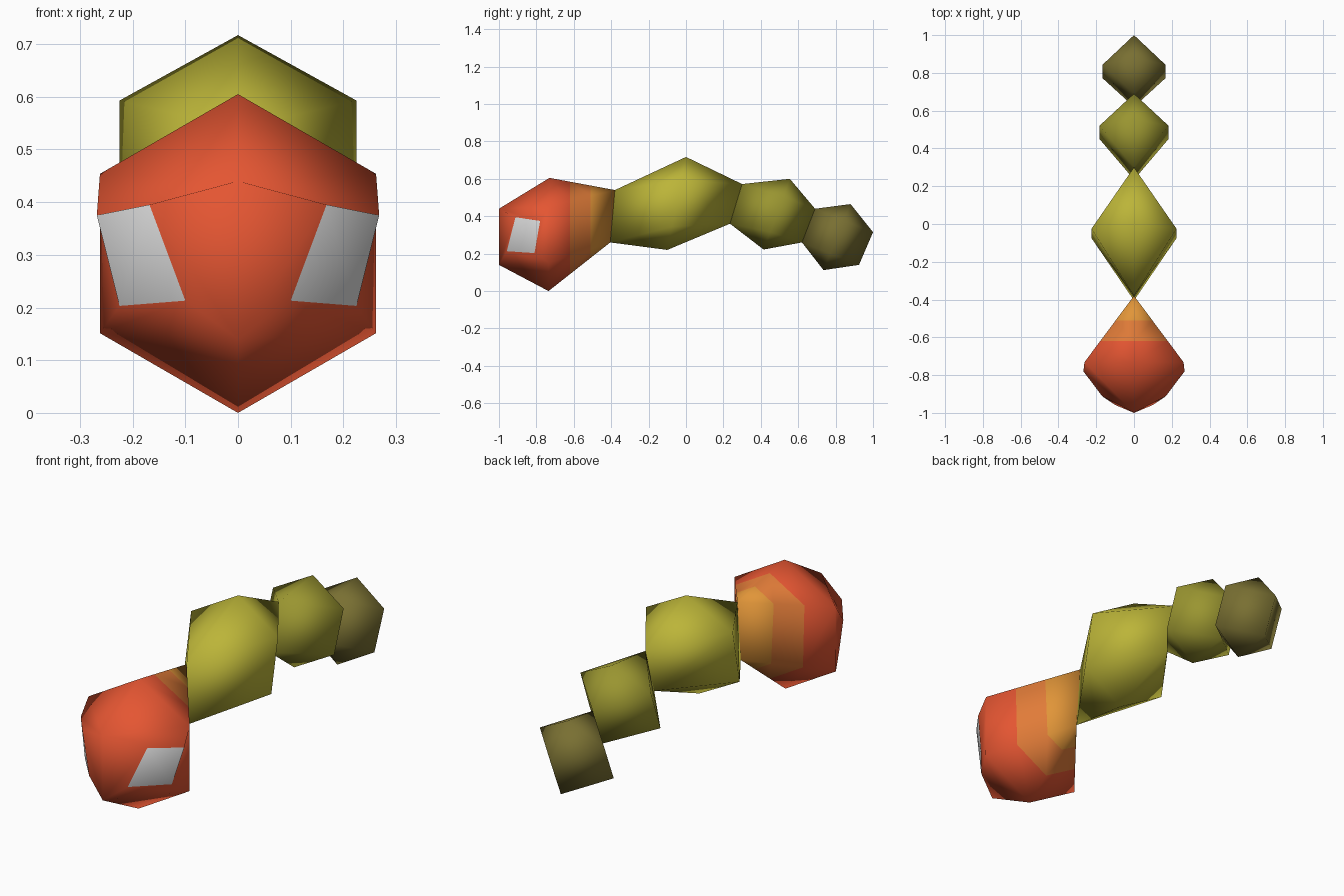
import bpy, bmesh

if "Cube" in bpy.data.objects:
    bpy.data.objects.remove(bpy.data.objects["Cube"])


def material(name, rgb):
    m = bpy.data.materials.new(name)
    m.diffuse_color = (*rgb, 1)
    m.use_nodes = True
    m.node_tree.nodes["Principled BSDF"].inputs["Base Color"].default_value = m.diffuse_color
    return m


RED = material("red", (0.78, 0.092, 0.032))
DARK_ORANGE = material("dark orange", (0.75, 0.20, 0.04))
ORANGE = material("light orange", (0.75, 0.30, 0.04))
WHITE = material("eye white", (0.72, 0.72, 0.72))
YELLOW = material("yellow green", (0.50, 0.46, 0.04))
OLIVE = material("olive", (0.32, 0.30, 0.03))
BROWN = material("dark olive", (0.19, 0.16, 0.032))


def segment(name, outline, width, mats, eye=None):
    """Four-sided, three-ring ball. outline = (y, z) of front top, top,
    rear top, rear bottom, bottom, front bottom on the middle plane."""
    bm = bmesh.new()
    ft, t, rt, rb, b, fb = [bm.verts.new((0, y, z)) for y, z in outline]
    for s in (-1, 1):
        # side points sit a quarter of the way along the top-bottom axis
        su = bm.verts.new(t.co * 0.75 + b.co * 0.25)
        sl = bm.verts.new(t.co * 0.25 + b.co * 0.75)
        su.co.x = sl.co.x = s * width
        faces = [(t, ft, su), (t, su, rt), (su, sl, rb, rt),
                 (b, sl, fb), (b, rb, sl)]
        if eye:
            # bulging eye patch with a frame of faces around it
            ring = [bm.verts.new((s * x, y, z)) for x, y, z in eye]
            outer = [ft, su, sl, fb]
            for i in range(4):
                j = (i + 1) % 4
                faces.append((outer[i], outer[j], ring[j], ring[i]))
            bm.faces.new(ring).material_index = 1
        else:
            faces.append((ft, su, sl, fb))
        for f in faces:
            bm.faces.new(f)
    bmesh.ops.recalc_face_normals(bm, faces=bm.faces[:])
    if eye:
        # colour bands at the neck
        for y in (-0.62, -0.51):
            bmesh.ops.bisect_plane(
                bm, geom=bm.verts[:] + bm.edges[:] + bm.faces[:],
                plane_co=(0, y, 0), plane_no=(0, 1, 0))
        for f in bm.faces:
            y = f.calc_center_median().y
            if y > -0.51:
                f.material_index = 3
            elif y > -0.62:
                f.material_index = 2
    for f in bm.faces:
        f.smooth = True
    me = bpy.data.meshes.new(name)
    bm.to_mesh(me)
    bm.free()
    for m in mats:
        me.materials.append(m)
    ob = bpy.data.objects.new(name, me)
    bpy.context.collection.objects.link(ob)


# Head with eyes and neck bands
segment("head",
        [(-1, 0.44), (-0.73, 0.605), (-0.38, 0.54),
         (-0.405, 0.26), (-0.735, 0.0), (-1, 0.14)], 0.262,
        [RED, WHITE, DARK_ORANGE, ORANGE],
        eye=[(0.168, -0.912, 0.395), (0.268, -0.78, 0.375),
             (0.225, -0.81, 0.203), (0.10, -0.958, 0.213)])

# Body segments, shrinking toward the tail
segment("front_body",
        [(-0.38, 0.54), (0.0, 0.717), (0.30, 0.572),
         (0.235, 0.36), (-0.10, 0.22), (-0.405, 0.26)], 0.225, [YELLOW])
segment("rear_body",
        [(0.30, 0.572), (0.555, 0.60), (0.69, 0.44),
         (0.62, 0.26), (0.415, 0.222), (0.235, 0.36)], 0.183, [OLIVE])
segment("tail",
        [(0.69, 0.44), (0.88, 0.465), (1.0, 0.315),
         (0.925, 0.14), (0.735, 0.112), (0.62, 0.26)], 0.166, [BROWN])
